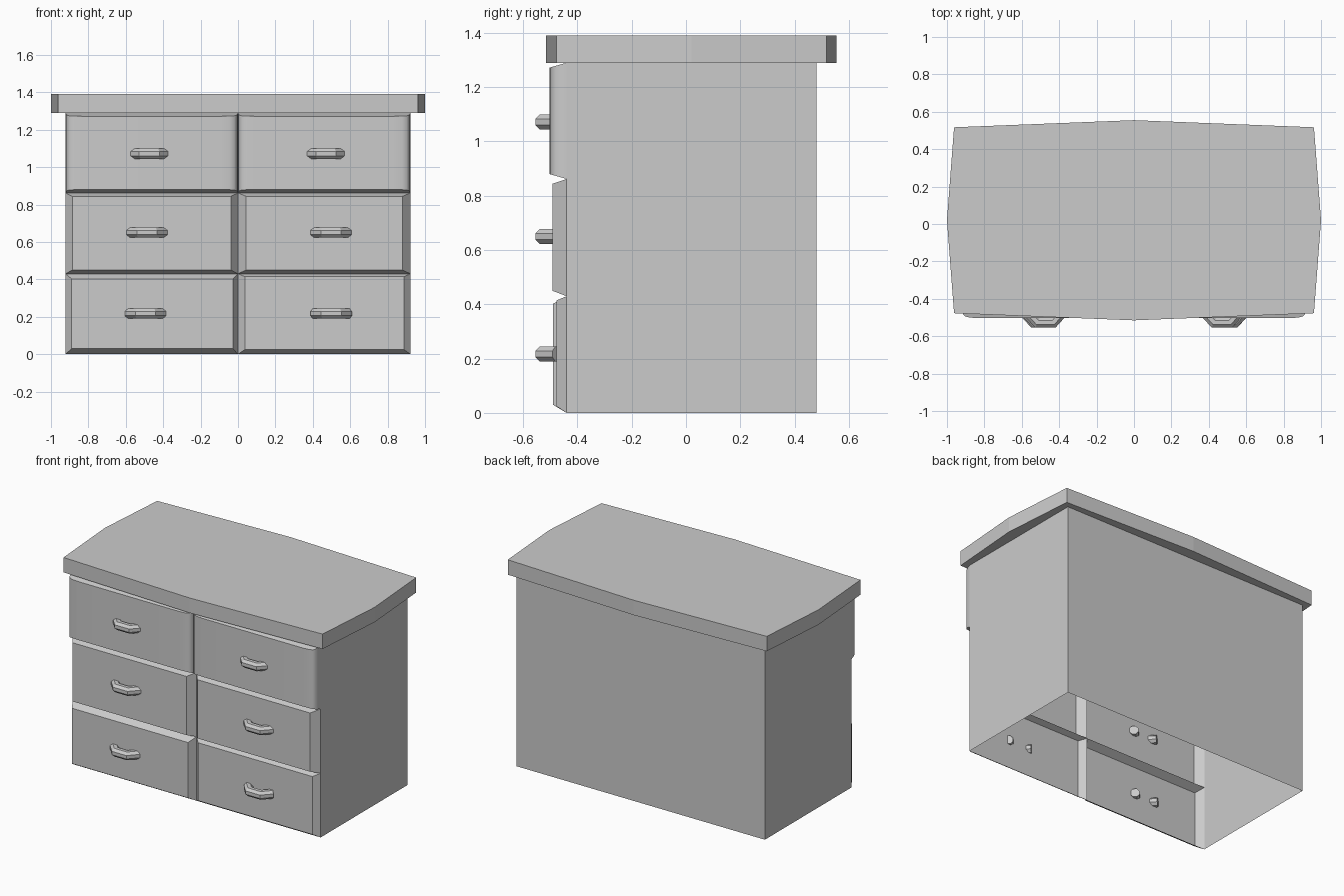
import bpy, bmesh, math
from mathutils import Vector

if "Cube" in bpy.data.objects:
    bpy.data.objects.remove(bpy.data.objects["Cube"])

FRONT, BACK, HALF_W, BODY_H = -0.44, 0.48, 0.922, 1.29


def make_object(name, bm):
    mesh = bpy.data.meshes.new(name)
    bm.to_mesh(mesh)
    bm.free()
    obj = bpy.data.objects.new(name, mesh)
    bpy.context.collection.objects.link(obj)
    return obj


def bridge(bm, a, b):
    n = len(a)
    for i in range(n):
        j = (i + 1) % n
        bm.faces.new((a[i], a[j], b[j], b[i]))


# Slab top with gently bowed edges
def table_top():
    bm = bmesh.new()
    outline = [(-0.962, -0.477), (0, -0.515), (0.962, -0.477), (1, 0.02),
               (0.962, 0.517), (0, 0.555), (-0.962, 0.517), (-1, 0.02)]
    low, high = [[bm.verts.new((x, y, z)) for x, y in outline] for z in (BODY_H, 1.39)]
    bridge(bm, low, high)
    bm.faces.new(high)
    bm.faces.new(low[::-1])
    make_object("table_top", bm)


# Hollow carcass: two sides and a back, open below and in front
def carcass():
    bm = bmesh.new()
    path = [(HALF_W, FRONT), (HALF_W, BACK), (-HALF_W, BACK), (-HALF_W, FRONT)]
    low, high = [[bm.verts.new((x, y, z)) for x, y in path] for z in (0, BODY_H)]
    for i in range(3):
        bm.faces.new((low[i], low[i + 1], high[i + 1], high[i]))
    make_object("carcass", bm)


# Drawer front: nested rectangles stepping forward, open at the back
# each step = (left inset, right inset, bottom inset, top inset, y)
def drawer(name, x0, x1, z0, z1, steps, smooth=False):
    bm = bmesh.new()
    prev = None
    for l, r, b, t, y in [(0, 0, 0, 0, FRONT)] + steps:
        ring = [bm.verts.new(p) for p in ((x0 + l, y, z0 + b), (x1 - r, y, z0 + b),
                                          (x1 - r, y, z1 - t), (x0 + l, y, z1 - t))]
        if prev:
            bridge(bm, prev, ring)
        prev = ring
    bm.faces.new(prev)
    obj = make_object(name, bm)
    if smooth:
        bpy.context.view_layer.objects.active = obj
        obj.select_set(True)
        bpy.ops.object.shade_smooth_by_angle(angle=math.radians(35))
        obj.select_set(False)


# Handle: eight-sided tube swept along a bracket-shaped path, with mitred bends
def handle(name, x, z, radius=0.028, sides=8):
    bm = bmesh.new()
    pts = [Vector((px, py)) for px, py in
           ((-0.09, -0.474), (-0.042, -0.527), (0.042, -0.527), (0.09, -0.474))]
    prev = first = None
    for i, p in enumerate(pts):
        d_in = (p - pts[max(i - 1, 0)]).normalized()
        d_out = (pts[min(i + 1, 3)] - p).normalized()
        tangent = (d_in + d_out).normalized()
        normal = Vector((tangent.y, -tangent.x))
        ref = d_in if i else d_out
        normal /= normal.dot(Vector((ref.y, -ref.x)))
        ring = []
        for k in range(sides):
            a = 2 * math.pi * (k + 0.5) / sides
            q = p + normal * (radius * 1.06 * math.cos(a))
            ring.append(bm.verts.new((x + q.x, q.y, z + radius * 1.06 * math.sin(a))))
        if prev:
            bridge(bm, prev, ring)
        else:
            first = ring
        prev = ring
    bm.faces.new(first[::-1])
    bm.faces.new(prev)
    bmesh.ops.recalc_face_normals(bm, faces=bm.faces[:])
    make_object(name, bm)


table_top()
carcass()

# Rounded vertical edges for the top row
rounded = [(s, s, 0.018 * k, 0.018 * k, FRONT - 0.063 * k)
           for s, k in ((0.003, 0.4), (0.009, 0.68), (0.02, 0.86), (0.045, 0.96), (0.09, 1))]

# (row, z bottom, z top, left steps, right steps, handle x left, right, handle z)
rows = [
    ("bottom", 0.0, 0.43, [(0.033, 0.028, 0.03, 0.028, -0.49)],
     [(0.038, 0.035, 0.025, 0.016, -0.478)], -0.495, 0.498, 0.217),
    ("middle", 0.43, 0.862, [(0.036, 0.038, 0.02, 0.018, -0.492)],
     [(0.043, 0.043, 0.02, 0.018, -0.492)], -0.487, 0.497, 0.65),
    ("top", 0.862, BODY_H, rounded, rounded, -0.474, 0.47, 1.072),
]
for row, z0, z1, left, right, hl, hr, hz in rows:
    smooth = row == "top"
    drawer(row + "_left_drawer", -HALF_W, 0, z0, z1, left, smooth)
    drawer(row + "_right_drawer", 0, HALF_W, z0, z1, right, smooth)
    handle(row + "_left_handle", hl, hz)
    handle(row + "_right_handle", hr, hz)
